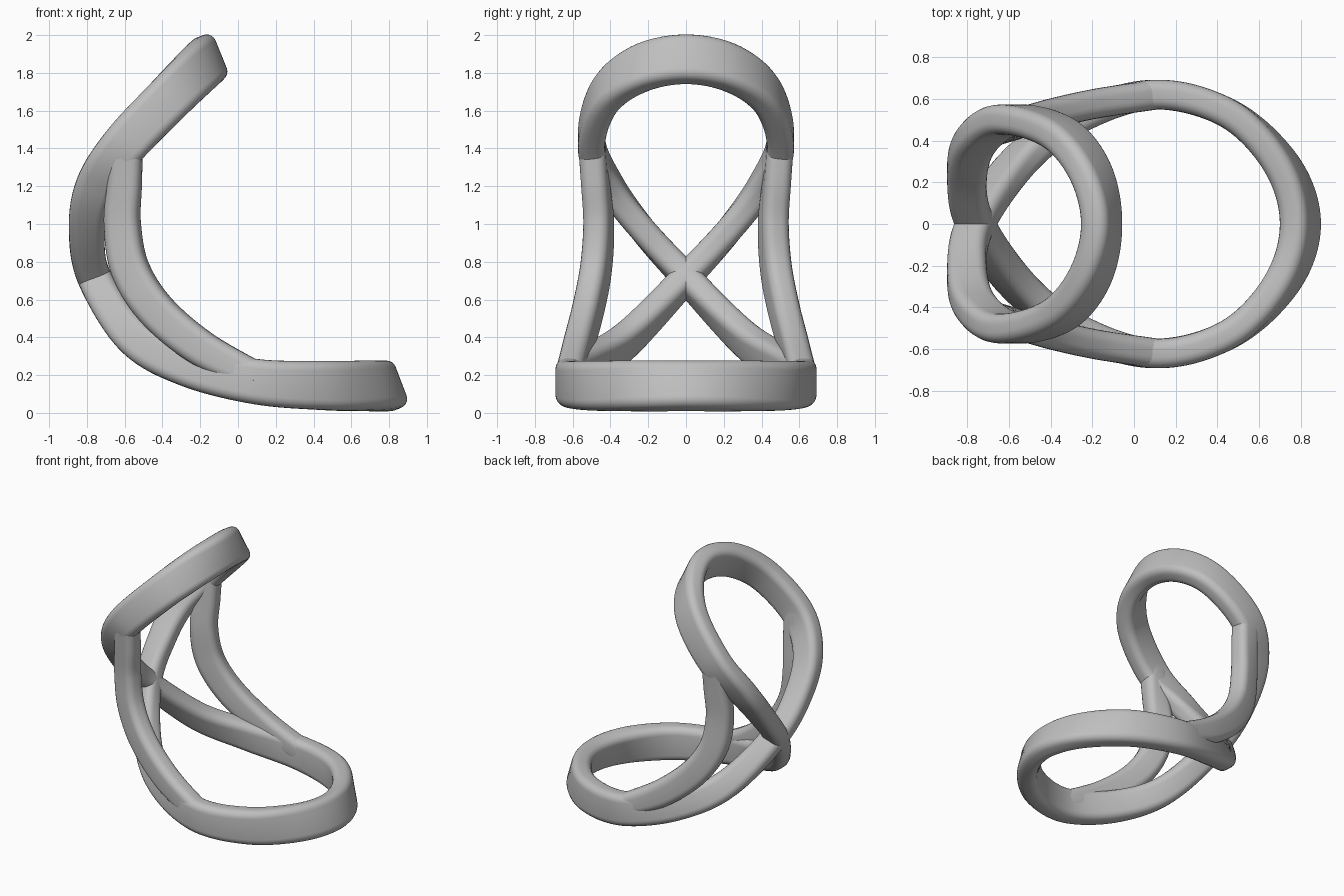
import bpy, bmesh, math
from mathutils import Vector

cube = bpy.data.objects.get("Cube")
if cube:
    bpy.data.objects.remove(cube, do_unlink=True)

grey = bpy.data.materials.new("plain grey")
grey.use_nodes = True
colour = (0.52, 0.52, 0.52, 1)
grey.diffuse_color = colour
grey.node_tree.nodes["Principled BSDF"].inputs["Base Color"].default_value = colour


def smooth_path(keys, closed, steps=14):
    """Catmull-Rom interpolation of all key values."""
    n = len(keys)
    pick = lambda i: keys[i % n] if closed else keys[max(0, min(n - 1, i))]
    out = []
    for i in range(n if closed else n - 1):
        quad = [pick(i + k) for k in (-1, 0, 1, 2)]
        for s in range(steps):
            t = s / steps
            out.append([0.5 * (2 * b + (c - a) * t + (2 * a - 5 * b + 4 * c - d) * t * t
                               + (3 * b - a - 3 * c + d) * t ** 3)
                        for a, b, c, d in zip(*quad)])
    if not closed:
        out.append(list(keys[-1]))
    return out


def section(width, depth, radius=0.052, arc=5):
    """Rounded rectangle as (across, deep) pairs."""
    pts = []
    for corner, (sx, sy) in enumerate([(1, 1), (-1, 1), (-1, -1), (1, -1)]):
        for k in range(arc + 1):
            a = math.pi / 2 * (corner + k / arc)
            pts.append((sx * (width / 2 - radius) + radius * math.cos(a),
                        sy * (depth / 2 - radius) + radius * math.sin(a)))
    return pts


def band(name, keys, closed):
    """Sweep a rounded bar; keys hold x, y, z, tilt in degrees, depth, sideways lean."""
    path = smooth_path(keys, closed)
    n = len(path)
    bm = bmesh.new()
    rings = []
    for i, (x, y, z, tilt, depth, lean) in enumerate(path):
        before = path[(i - 1) % n if closed else max(i - 1, 0)]
        after = path[(i + 1) % n if closed else min(i + 1, n - 1)]
        along = (Vector(after[:3]) - Vector(before[:3])).normalized()
        a = math.radians(tilt)
        deep = Vector((math.cos(a), lean, math.sin(a)))
        deep = (deep - along * deep.dot(along)).normalized()
        across = along.cross(deep)
        rings.append([bm.verts.new(Vector((x, y, z)) + across * u + deep * v)
                      for u, v in section(0.142, depth)])
    m = len(rings[0])
    for i in range(n if closed else n - 1):
        r, s = rings[i], rings[(i + 1) % n]
        for j in range(m):
            bm.faces.new((r[j], r[(j + 1) % m], s[(j + 1) % m], s[j]))
    if not closed:
        bm.faces.new(rings[0])
        bm.faces.new(rings[-1])
    bmesh.ops.recalc_face_normals(bm, faces=bm.faces[:])
    mesh = bpy.data.meshes.new(name)
    bm.to_mesh(mesh)
    bm.free()
    mesh.materials.append(grey)
    obj = bpy.data.objects.new(name, mesh)
    bpy.context.collection.objects.link(obj)
    bpy.ops.object.select_all(action='DESELECT')
    obj.select_set(True)
    bpy.context.view_layer.objects.active = obj
    bpy.ops.object.shade_smooth_by_angle(angle=math.radians(40))
    return obj


def mirrored(key):
    x, y, z, tilt, depth, lean = key
    return (x, -y, z, tilt, depth, -lean)


# Figure-eight loop: one strand from the top, through the crossing, to the front tip
strand = [
    (-0.155, 0.0, 1.872, -68, 0.26, 0),
    (-0.21, 0.25, 1.82, -60, 0.26, 0),
    (-0.36, 0.435, 1.67, -48, 0.25, 0),
    (-0.60, 0.50, 1.42, -35, 0.24, 0),
    (-0.755, 0.40, 1.20, -18, 0.21, 0),
    (-0.80, 0.23, 0.97, 0, 0.19, 0),
    (-0.76, 0.0, 0.715, 20, 0.18, 0),
    (-0.55, -0.30, 0.40, 50, 0.20, 0),
    (-0.27, -0.51, 0.25, 70, 0.22, 0),
    (0.10, -0.62, 0.165, 84, 0.24, 0),
    (0.46, -0.525, 0.145, 92, 0.26, 0),
    (0.71, -0.28, 0.143, 105, 0.265, 0),
    (0.797, 0.0, 0.143, 111, 0.265, 0),
]
band("figure_eight_loop", strand + [mirrored(k) for k in strand[-2:0:-1]], True)

# Side struts joining the upper and lower lobes
strut = [
    (-0.59, 0.50, 1.44, -20, 0.17, 0.0),
    (-0.60, 0.48, 1.22, -8, 0.18, 0.15),
    (-0.612, 0.462, 1.00, 2, 0.19, 0.28),
    (-0.57, 0.477, 0.76, 24, 0.20, 0.28),
    (-0.43, 0.52, 0.54, 45, 0.20, 0.2),
    (-0.19, 0.575, 0.34, 60, 0.19, 0.1),
    (0.10, 0.62, 0.19, 68, 0.16, 0.0),
]
band("left_strut", strut, False)
band("right_strut", [mirrored(k) for k in strut], False)
